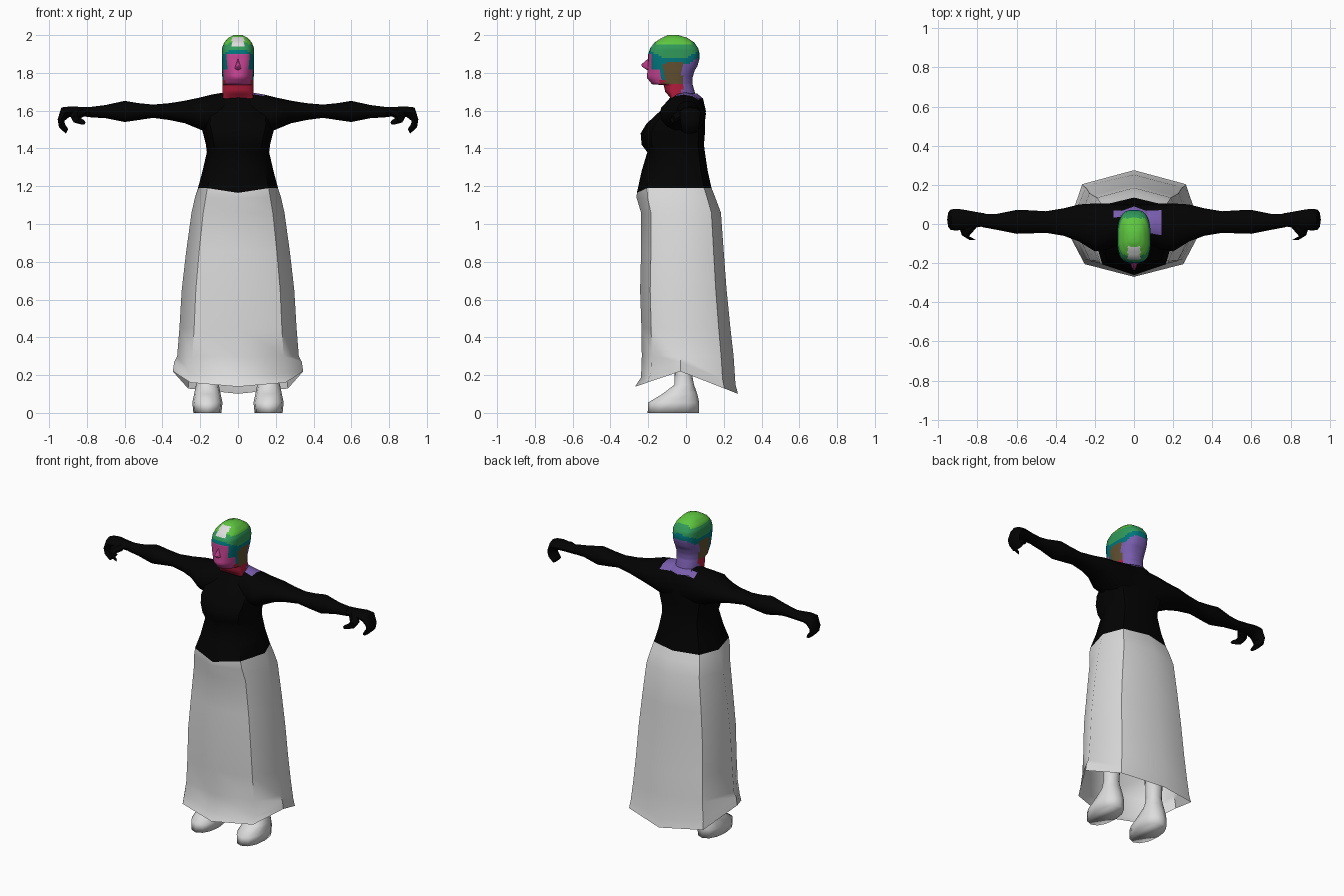
import bpy, bmesh, math
from mathutils import Vector

if "Cube" in bpy.data.objects:
    bpy.data.objects.remove(bpy.data.objects["Cube"])

COLOURS = {
    "black": (.0008, .0008, .0008), "light_grey": (.72, .72, .72), "pink": (.58, .06, .30),
    "red": (.45, .012, .045), "purple": (.19, .11, .42), "bright_green": (.11, .56, .05),
    "green": (.03, .32, .10), "teal": (0, .18, .20), "brown": (.12, .08, .03),
}
NAMES = list(COLOURS)
MATS = []
for n, c in COLOURS.items():
    m = bpy.data.materials.new(n)
    m.diffuse_color = (*c, 1)
    m.use_nodes = True
    m.node_tree.nodes["Principled BSDF"].inputs["Base Color"].default_value = m.diffuse_color
    MATS.append(m)


def loft(name, rings, colour, mirror=False, caps=(True, True), angle=50):
    """Skin a list of equal-length rings; colour is a name or a rule on the face centre."""
    bm = bmesh.new()
    vr = [[bm.verts.new(p) for p in r] for r in rings]
    n = len(vr[0])
    for a, b in zip(vr, vr[1:]):
        for i in range(n):
            bm.faces.new((a[i], a[(i + 1) % n], b[(i + 1) % n], b[i]))
    for use, r in zip(caps, (vr[0], vr[-1])):
        if use:
            bm.faces.new(r)
    bmesh.ops.recalc_face_normals(bm, faces=bm.faces)
    for f in bm.faces:
        c = colour(f.calc_center_median()) if callable(colour) else colour
        f.material_index = NAMES.index(c)
    me = bpy.data.meshes.new(name)
    bm.to_mesh(me)
    bm.free()
    for m in MATS:
        me.materials.append(m)
    ob = bpy.data.objects.new(name, me)
    bpy.context.collection.objects.link(ob)
    if mirror:
        ob.modifiers.new("mirror", 'MIRROR')
    bpy.ops.object.select_all(action='DESELECT')
    ob.select_set(True)
    bpy.context.view_layer.objects.active = ob
    bpy.ops.object.shade_smooth_by_angle(angle=math.radians(angle))
    return ob


def slab(z, hw, yf, yb, pf=2.2, pb=2.2, n=16, cx=0, cy=None):
    """Horizontal rounded ring with its own front and back depth and squareness."""
    cy = (yf + yb) / 2 if cy is None else cy
    pts = []
    for i in range(n):
        a = 2 * math.pi * i / n
        s, c = math.sin(a), -math.cos(a)
        p = pf if c < 0 else pb
        x = math.copysign(abs(s) ** (2 / p), s) * hw
        y = cy + abs(c) ** (2 / p) * ((yf - cy) if c < 0 else (yb - cy))
        pts.append(Vector((cx + x, y, z)))
    return pts


def oval(c, u, v, n=12):
    """Ring round centre c with half-axes u and v."""
    c, u, v = Vector(c), Vector(u), Vector(v)
    return [c + u * math.cos(2 * math.pi * i / n) + v * math.sin(2 * math.pi * i / n) for i in range(n)]


def refine(rows, k):
    """Add evenly spaced rows between the given ones."""
    out = []
    for a, b in zip(rows, rows[1:]):
        out += [tuple(p + (q - p) * j / k for p, q in zip(a, b)) for j in range(k)]
    return out + [rows[-1]]


# Waist ring shared by skirt and torso, dipping at the front
waist = slab(1.19, .212, -.26, .135, 2.6, 2.6, 8, cy=-.03)
waist[0].z = 1.165

# Skirt: open underneath, hem flares and rises at the sides
skirt = [slab(z, hw, yf, yb, 2.4, 2.6, 8, cy=-.03) for z, hw, yf, yb in (
    (1.14, .228, -.262, .155), (1.06, .246, -.238, .185),
    (.85, .275, -.238, .2), (.65, .298, -.243, .215), (.45, .31, -.236, .235),
    (.3, .322, -.234, .252))]
lip = slab(0, .338, -.238, .262, 2.4, 2.6, 8, cy=-.03)
hem = slab(0, .345, -.27, .275, 2.2, 2.6, 8, cy=-.03)
for p, q in zip(lip, hem):
    q.z = .22 - (.34 if q.y < -.03 else .39) * abs(q.y + .03)
    p.z = q.z + .05
loft("skirt", [waist] + skirt + [lip, hem], "light_grey", caps=(False, False))


# Top of the garment, with the bare nape at the back of the collar
def top_colour(c):
    right = -.02 < c.x < .155 and c.y > -.04 and c.z > 1.645
    left = -.1 < c.x <= 0 and c.y > .04 and c.z > 1.645
    return "purple" if right or left else "black"


torso = [(1.28, .188, -.235, .115), (1.38, .165, -.205, .1), (1.42, .17, -.235, .095),
         (1.48, .185, -.24, .1), (1.53, .2, -.21, .1), (1.6, .19, -.135, .105),
         (1.665, .11, -.088, .09), (1.69, .08, -.06, .06)]
loft("torso", [waist] + [slab(*r, 2.3, 2.4, 8, cy=-.03) for r in torso], top_colour, caps=(False, True))

# Shoulders and sleeves: x, top, bottom, front, back
arm = [(0, 1.68, 1.46, -.1, .1), (.07, 1.697, 1.46, -.11, .1), (.14, 1.685, 1.475, -.13, .105),
       (.2, 1.67, 1.5, -.14, .105), (.28, 1.653, 1.533, -.09, .1), (.36, 1.64, 1.55, -.06, .08),
       (.45, 1.632, 1.562, -.045, .065), (.53, 1.64, 1.55, -.048, .07), (.6, 1.652, 1.54, -.05, .072),
       (.7, 1.63, 1.56, -.03, .052), (.78, 1.62, 1.565, -.015, .05)]
arm = refine(arm[:5], 2) + arm[5:]
arm = [(-r[0], *r[1:]) for r in arm[:0:-1]] + arm
loft("sleeves", [oval((x, (f + b) / 2, (t + u) / 2), (0, (b - f) / 2, 0), (0, 0, (t - u) / 2), 16)
                 for x, t, u, f, b in arm], top_colour)

# Hand: palm rolling over into curled fingers (x, z, half width, thickness direction x, z)
hand = [(.76, 1.592, .032, 0, .027), (.82, 1.594, .042, 0, .025), (.88, 1.597, .053, .003, .026),
        (.915, 1.591, .055, .02, .026), (.937, 1.55, .052, .018, .004), (.932, 1.52, .048, .016, -.008),
        (.905, 1.49, .042, .006, -.012)]
loft("hand", [oval((x, .022, z), (0, w, 0), (dx, 0, dz), 8) for x, z, w, dx, dz in hand], "black", True)
thumb = [((.83, -.005, 1.588), .024), ((.865, -.045, 1.572), .024),
         ((.86, -.07, 1.555), .02), ((.82, -.075, 1.537), .013)]
loft("thumb", [oval(c, (r, r * .6, 0), (0, 0, r), 6) for c, r in thumb], "black", True)

# Shoes with ankles running up inside the skirt
shoe = [(0, .074, -.203, .07), (.055, .08, -.2, .07), (.1, .07, -.125, .06),
        (.15, .06, -.06, .042), (.2, .047, -.06, .033), (.45, .05, -.07, .05)]
loft("shoe", [slab(*r, n=12, cx=.162) for r in shoe], "light_grey", True, angle=100)


# Head and neck, with colour zones
def head_colour(c):
    x, y, z = abs(c.x), c.y, c.z
    if y < -.115 and x < .032 and 1.943 < z < 1.988:
        return "light_grey"
    if z > 1.952 and -.16 < y < .03:
        return "bright_green"
    if z > 1.875 + .6 * max(0, abs(y + .06) - .06):
        return "green"
    if y > -.02 and z < 1.845 + .5 * y:
        return "purple"
    if 1.735 < z < 1.897 and x < .056 and y < -.15:
        return "pink"
    if 1.738 < z < 1.815 and y < -.135:
        return "pink"
    if -.115 < y < -.02 and 1.745 < z < 1.86:
        return "brown"
    return "red" if z < 1.765 else "teal"


# Rows: height, half width, front, back, front and back squareness
head = [(1.6, .07, -.05, .05, 2, 2.4), (1.665, .08, -.08, .056, 2, 2.4), (1.7, .081, -.11, .046, 2, 2.4),
        (1.735, .081, -.118, .036, 2, 2.4), (1.74, .081, -.18, .034, 1.9, 2.4),
        (1.775, .083, -.208, .035, 2, 2.4), (1.81, .085, -.204, .045, 2.3, 2.6),
        (1.835, .085, -.202, .06, 2.6, 2.6), (1.87, .085, -.2, .07, 3, 2.8),
        (1.9, .085, -.2, .072, 3, 2.8), (1.93, .085, -.19, .065, 2.9, 2.8),
        (1.96, .074, -.168, .045, 2.7, 2.7), (1.985, .052, -.13, .008, 2.6, 2.6),
        (2.0, .024, -.095, -.04, 2.4, 2.4)]
loft("head", [slab(*r, n=40, cy=-.07) for r in refine(head, 3)], head_colour, angle=60)

# Nose
loft("nose", [[(0, -.19, 1.885), (-.022, -.19, 1.818), (0, -.195, 1.808), (.022, -.19, 1.818)],
              [(0, -.236, 1.845), (-.006, -.234, 1.836), (0, -.232, 1.832), (.006, -.234, 1.836)]],
     "pink", angle=100)
